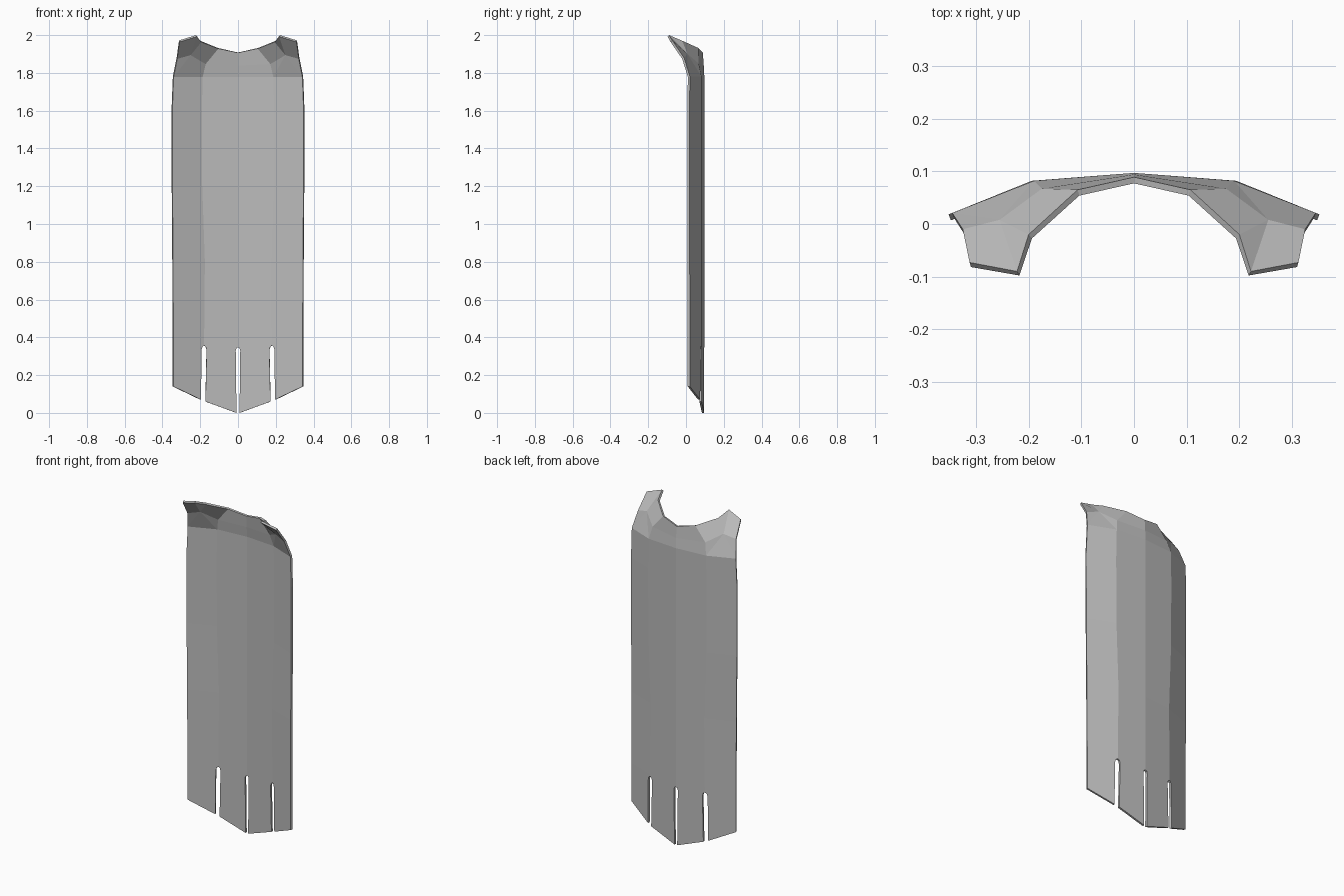
import bpy, bmesh

cube = bpy.data.objects.get("Cube")
if cube:
    bpy.data.objects.remove(cube)

grey = bpy.data.materials.new("cloth_grey")
grey.use_nodes = True
colour = (0.5, 0.5, 0.5, 1)
grey.diffuse_color = colour
grey.node_tree.nodes["Principled BSDF"].inputs["Base Color"].default_value = colour

bm = bmesh.new()


def point(x, y, z):
    return bm.verts.new((x, y, z))


def face(*verts):
    f = bm.faces.new(verts)
    f.normal_update()
    if f.normal.y < 0:
        f.normal_flip()


def depth(x, crease):
    """Depth of the folded back: shallow centre panel, steeper side panel."""
    if x < crease:
        return 0.097 - 0.015 * x / crease
    return 0.082 - 0.063 * (x - crease) / (0.35 - crease)


# Back panels: rows of centre, crease and side edge
rows = []
for z, crease, edge in ((1.78, 0.19, 0.345), (1.6, 0.194, 0.352), (1.2, 0.192, 0.351),
                        (0.8, 0.178, 0.348), (0.37, 0.182, 0.346)):
    rows.append([point(x, depth(x, crease), z) for x in (0, crease, edge)])
for upper, lower in zip(rows, rows[1:]):
    for i in range(2):
        face(upper[i], upper[i + 1], lower[i + 1], lower[i])


# Hem strips, split by round-topped slits
def hem(outline):
    return [point(x, depth(x, 0.182), z) for x, z in outline]


mid, crease, edge = rows[-1]
slit_top = point(0.182, depth(0.182, 0.182), 0.357)
inner = hem([(0, 0.348), (0.009, 0.343), (0.013, 0.33), (0.009, 0),
             (0.173, 0.06), (0.167, 0.335), (0.172, 0.351)])
outer = hem([(0.192, 0.351), (0.197, 0.335), (0.2, 0.07), (0.346, 0.14)])
face(mid, *inner, slit_top, crease)
face(crease, slit_top, *outer, edge)

# Collar: shoulder ring and raised rim curling forward
a, b, c = rows[0]
d, e, g, f = [point(*p) for p in ((0, 0.094, 1.84), (0.175, 0.067, 1.85),
                                  (0.255, 0.008, 1.9), (0.325, -0.01, 1.88))]
r0, r1, r2, r3, r4 = [point(*p) for p in (
    (0, 0.089, 1.908), (0.107, 0.065, 1.932), (0.2, -0.02, 1.97),
    (0.222, -0.09, 2), (0.312, -0.073, 1.972))]
for corners in ((a, b, e, d), (d, e, r1, r0), (e, g, r2, r1), (b, g, e),
                (b, c, g), (c, f, g), (g, r3, r2), (g, f, r4, r3)):
    face(*corners)
bmesh.ops.recalc_face_normals(bm, faces=bm.faces)
if sum(p.normal.y * p.calc_area() for p in bm.faces) < 0:
    bmesh.ops.reverse_faces(bm, faces=bm.faces)

mesh = bpy.data.meshes.new("cape")
bm.to_mesh(mesh)
bm.free()
mesh.materials.append(grey)
cape = bpy.data.objects.new("cape", mesh)
bpy.context.collection.objects.link(cape)

# Mirror the half and give the cloth its thickness
mirror = cape.modifiers.new("mirror", "MIRROR")
mirror.use_clip = True
thick = cape.modifiers.new("thickness", "SOLIDIFY")
thick.thickness = 0.012
thick.offset = -1
